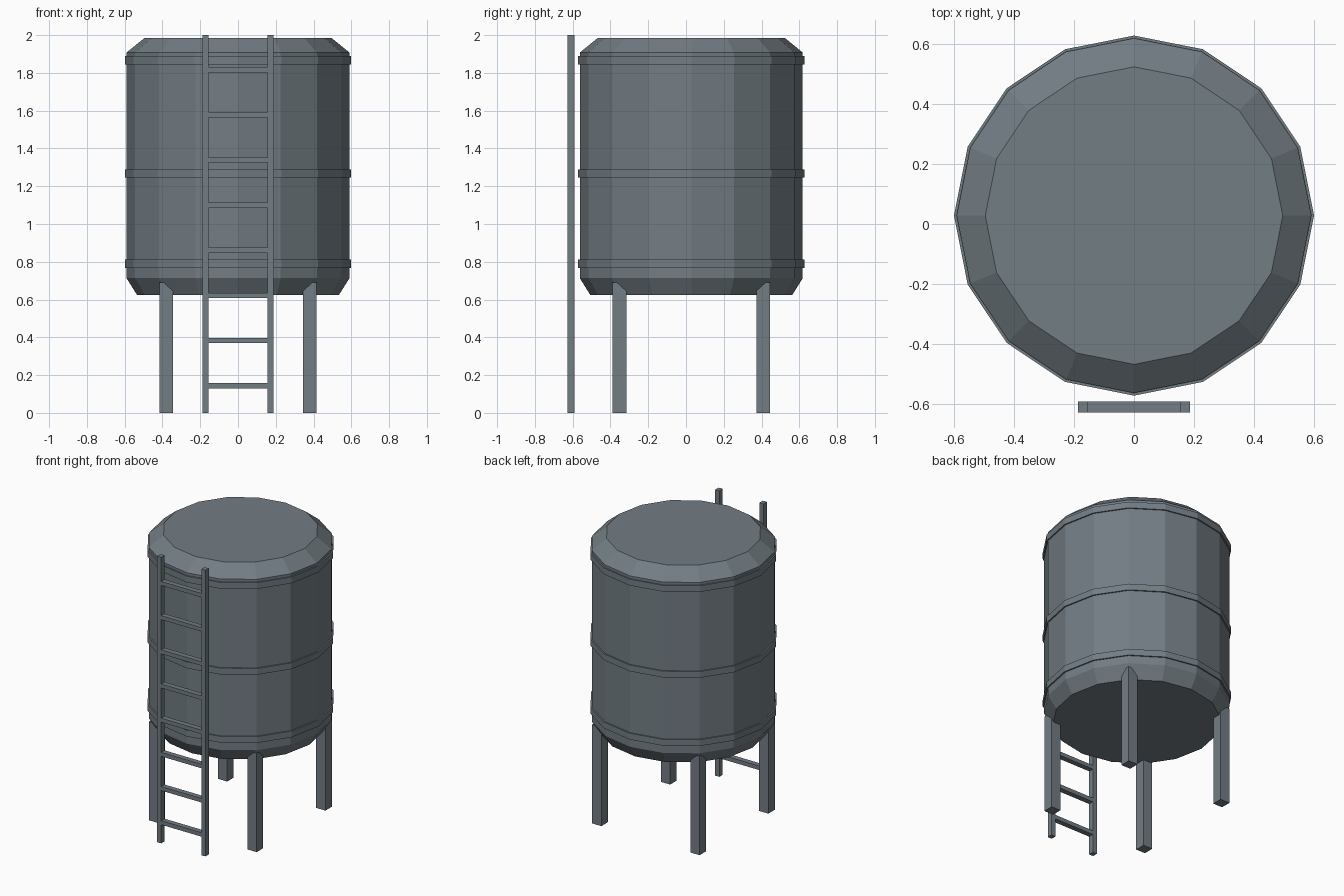
import bpy
import bmesh
import math

cube = bpy.data.objects.get("Cube")
if cube:
    bpy.data.objects.remove(cube, do_unlink=True)

SIDES = 16
TANK_Y = 0.028

steel = bpy.data.materials.new("slate grey steel")
steel.use_nodes = True
colour = (0.17, 0.205, 0.23, 1)
steel.diffuse_color = colour
steel.node_tree.nodes["Principled BSDF"].inputs["Base Color"].default_value = colour


def finish(name, bm):
    bmesh.ops.recalc_face_normals(bm, faces=bm.faces)
    mesh = bpy.data.meshes.new(name)
    bm.to_mesh(mesh)
    bm.free()
    mesh.materials.append(steel)
    obj = bpy.data.objects.new(name, mesh)
    bpy.context.collection.objects.link(obj)
    return obj


def lathe(name, profile, closed=False):
    """Turn (radius, height) points round the tank axis; cap the ends if open."""
    bm = bmesh.new()
    rings = []
    for r, z in profile:
        angles = [math.tau * i / SIDES for i in range(SIDES)]
        rings.append([bm.verts.new((r * math.cos(a), TANK_Y + r * math.sin(a), z))
                      for a in angles])
    pairs = list(zip(rings, rings[1:]))
    if closed:
        pairs.append((rings[-1], rings[0]))
    else:
        bm.faces.new(rings[0])
        bm.faces.new(rings[-1])
    for low, high in pairs:
        for i in range(SIDES):
            j = (i + 1) % SIDES
            bm.faces.new((low[i], low[j], high[j], high[i]))
    return finish(name, bm)


def box(name, low, high):
    bm = bmesh.new()
    bmesh.ops.create_cube(bm, size=1)
    for v in bm.verts:
        v.co = [(a + b) / 2 + c * (b - a) for a, b, c in zip(low, high, v.co)]
    return finish(name, bm)


# Tank with chamfered base and roof
lathe("tank", [(0.535, 0.625), (0.59, 0.713), (0.59, 1.908), (0.495, 1.985)])

# Hoops round the tank
for name, z in (("lower", 0.79), ("middle", 1.267), ("upper", 1.867)):
    lathe(name + "_hoop", [(0.58, z - 0.022), (0.599, z - 0.022),
                           (0.599, z + 0.022), (0.58, z + 0.022)], closed=True)

# Four square legs running into the base chamfer
for side, sx in (("left", 1), ("right", -1)):
    for end, sy in (("front", -1), ("back", 1)):
        x, y, h = 0.38 * sx, TANK_Y + 0.38 * sy, 0.036
        box(f"{end}_{side}_leg", (x - h, y - h, 0), (x + h, y + h, 0.69))

# Ladder standing in front of the tank
FRONT, BACK = -0.627, -0.59
for side, x in (("left", 0.171), ("right", -0.171)):
    box(side + "_ladder_rail", (x - 0.016, FRONT, 0), (x + 0.016, BACK, 2))
for i in range(8):
    z = 0.144 + 0.239 * i
    box(f"ladder_rung_{i + 1}", (-0.157, FRONT, z - 0.014), (0.157, BACK, z + 0.014))
